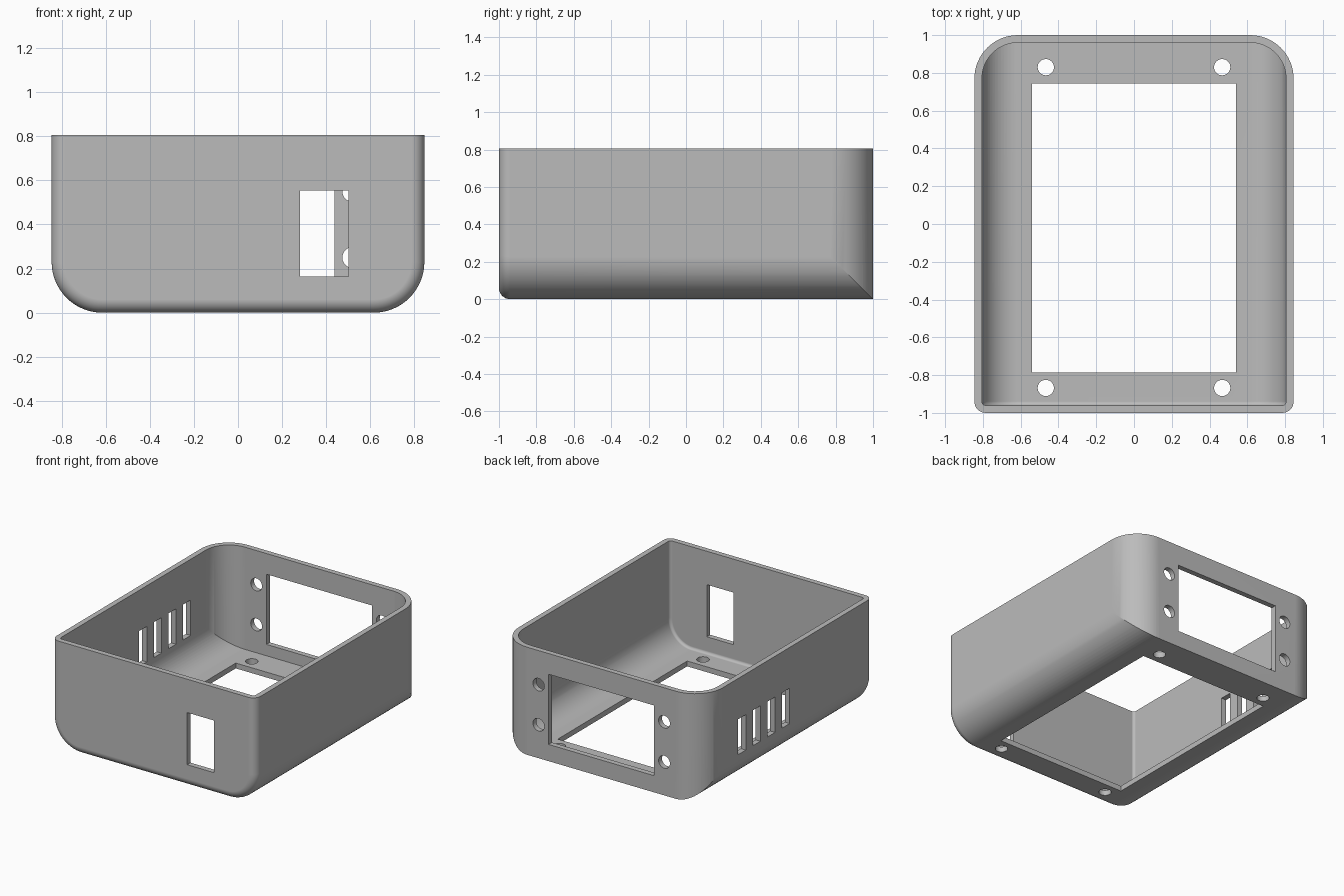
import bpy, bmesh
from math import pi, sin, cos, radians
from mathutils import Matrix

cube = bpy.data.objects.get("Cube")
if cube:
    bpy.data.objects.remove(cube, do_unlink=True)

HALF_X, HALF_Y, HEIGHT = 0.845, 1.0, 0.805
WALL, CORNER, FRONT_FILLET = 0.04, 0.23, 0.06
STEPS = 16

grey = bpy.data.materials.new("plain grey")
grey.use_nodes = True
grey.diffuse_color = (0.5, 0.5, 0.5, 1)
grey.node_tree.nodes["Principled BSDF"].inputs["Base Color"].default_value = (0.5, 0.5, 0.5, 1)


def loft(name, rings):
    """Closed solid through a list of matching point rings."""
    bm = bmesh.new()
    loops = [[bm.verts.new(p) for p in ring] for ring in rings]
    n = len(loops[0])
    for a, b in zip(loops, loops[1:]):
        for i in range(n):
            j = (i + 1) % n
            bm.faces.new((a[i], a[j], b[j], b[i]))
    bm.faces.new(loops[0])
    bm.faces.new(loops[-1])
    bmesh.ops.recalc_face_normals(bm, faces=bm.faces)
    return finish(name, bm)


def finish(name, bm):
    mesh = bpy.data.meshes.new(name)
    bm.to_mesh(mesh)
    bm.free()
    mesh.materials.append(grey)
    obj = bpy.data.objects.new(name, mesh)
    bpy.context.collection.objects.link(obj)
    return obj


def rounded_end(half, end, radius, far):
    """Outline with two rounded corners at 'end' and square ones at 'far'."""
    s = 1 if end > far else -1
    arc = [(half - radius + radius * cos(a), end + s * radius * (sin(a) - 1))
           for a in (pi / 2 * i / STEPS for i in range(STEPS + 1))]
    return [(half, far)] + arc + [(-u, v) for u, v in reversed(arc)] + [(-half, far)]


def combine(target, tool, operation):
    mod = target.modifiers.new("combine", 'BOOLEAN')
    mod.object, mod.operation, mod.solver = tool, operation, 'EXACT'
    bpy.context.view_layer.objects.active = target
    bpy.ops.object.modifier_apply(modifier=mod.name)
    bpy.data.objects.remove(tool, do_unlink=True)


def tub(name, inset, top):
    """Round-bottomed trough with a filleted front, trimmed to a round-backed plan."""
    fillet = FRONT_FILLET - inset
    rings = []
    for i in range(9):
        a = pi / 2 * i / 8
        off = inset + fillet * (1 - sin(a))
        y = -HALF_Y + inset + fillet * (1 - cos(a))
        rings.append([(u, y, v) for u, v in
                      rounded_end(HALF_X - off, off, CORNER - off, top)])
    rings.append([(x, HALF_Y - inset, z) for x, _, z in rings[-1]])
    trough = loft(name, rings)
    plan = rounded_end(HALF_X + 0.0 - inset, HALF_Y - inset, CORNER - inset, -2)
    # The plan tool is trimmed a hair inside the trough to avoid coplanar walls
    plan = [(u * 0.9999, v - 0.0001) for u, v in plan]
    combine(trough, loft("plan", [[(u, v, z) for u, v in plan] for z in (-1, 2)]), 'INTERSECT')
    return trough


def box(x0, x1, y0, y1, z0, z1):
    base = [(x0, y0), (x1, y0), (x1, y1), (x0, y1)]
    return loft("box_cutter", [[(x, y, z) for x, y in base] for z in (z0, z1)])


def drill(x, y, z, radius, tilt):
    bm = bmesh.new()
    mat = Matrix.Translation((x, y, z)) @ Matrix.Rotation(tilt, 4, 'X')
    bmesh.ops.create_cone(bm, cap_ends=True, segments=32, radius1=radius,
                          radius2=radius, depth=0.3, matrix=mat)
    return finish("drill", bm)


# Hollow open-topped shell
case = tub("enclosure_shell", 0, HEIGHT)
combine(case, tub("cavity", WALL, HEIGHT + 0.3), 'DIFFERENCE')

# Floor, front and back openings
cutters = [box(-0.54, 0.54, -0.785, 0.745, -0.1, 0.1),
           box(0.28, 0.5, -1.1, -0.9, 0.165, 0.555),
           box(-0.437, 0.437, 0.9, 1.1, 0.125, 0.65)]
# Vent slots in the right wall
cutters += [box(-0.95, -0.75, y - 0.045, y + 0.045, 0.235, 0.5)
            for y in (0.545, 0.372, 0.199, 0.026)]
# Screw holes in floor and back
for x in (-1, 1):
    cutters += [drill(x * 0.467, y, 0, 0.043, 0) for y in (-0.868, 0.83)]
    cutters += [drill(x * 0.52, 1, z, 0.047, pi / 2) for z in (0.25, 0.55)]
for cutter in cutters:
    combine(case, cutter, 'DIFFERENCE')

# Smooth curves, flat walls
bpy.ops.object.select_all(action='DESELECT')
case.select_set(True)
bpy.context.view_layer.objects.active = case
bpy.ops.object.shade_smooth_by_angle(angle=radians(30))
weighted = case.modifiers.new("flat_walls", 'WEIGHTED_NORMAL')
weighted.keep_sharp = True
